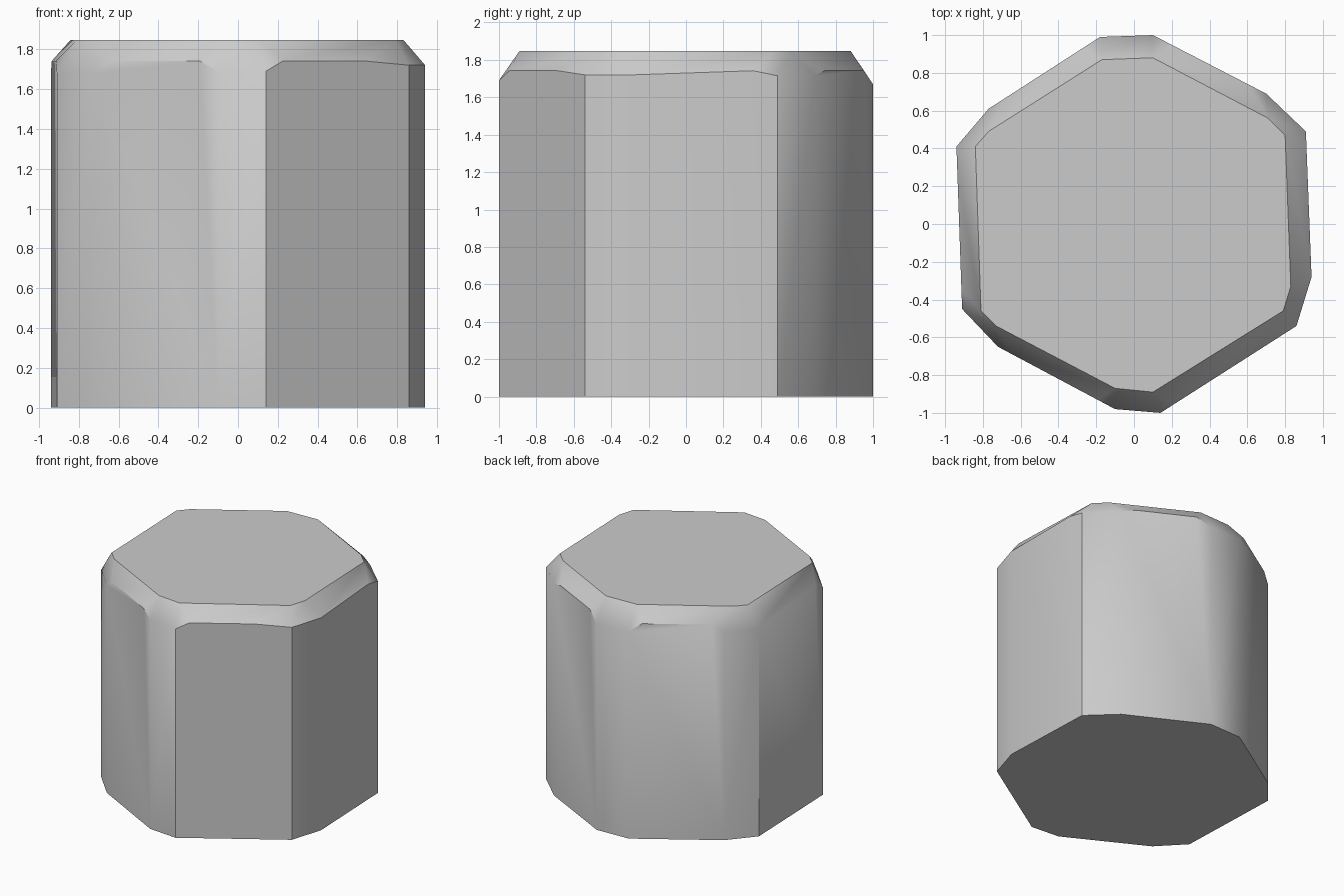
import bpy, bmesh, math
from mathutils import Vector

if "Cube" in bpy.data.objects:
    bpy.data.objects.remove(bpy.data.objects["Cube"])

TOP, HIGH = 1.848, 1.742

# Corners: wall x, y, rim height, then top face x, y
corners = [
    (0.14, -1.0, 1.69, 0.10, -0.89), (0.86, -0.54, 1.72, 0.79, -0.46),
    (0.94, -0.28, 1.72, 0.83, -0.33), (0.91, 0.49, 1.715, 0.80, 0.47),
    (0.70, 0.69, 1.715, 0.71, 0.56), (0.10, 1.0, 1.67, 0.10, 0.88),
    (-0.18, 0.99, 1.675, -0.17, 0.87), (-0.77, 0.61, 1.685, -0.77, 0.49),
    (-0.94, 0.41, 1.68, -0.84, 0.41), (-0.91, -0.45, 1.68, -0.81, -0.46),
    (-0.72, -0.65, 1.68, -0.73, -0.54), (-0.10, -0.98, 1.69, -0.10, -0.87),
]
# Long walls rise to a higher rim between these fractions of their length
raised = {0: (0.12, 0.68), 2: (0.83,), 4: (0.16, 0.84), 6: (0.14, 0.87),
          8: (0.16, 0.88), 10: (0.11, 0.85)}

bm = bmesh.new()
n = len(corners)
base = [bm.verts.new((c[0], c[1], 0)) for c in corners]
rim = [bm.verts.new(c[:3]) for c in corners]
top = [bm.verts.new((c[3], c[4], TOP)) for c in corners]

# Walls and chamfer
for i in range(n):
    j = (i + 1) % n
    steps = []
    for t in raised.get(i, ()):
        p = rim[i].co.lerp(rim[j].co, t)
        steps.append(bm.verts.new((p.x, p.y, HIGH)))
    edge = [rim[i], *steps, rim[j]]
    bm.faces.new([base[i], base[j], *reversed(edge)])
    if len(steps) == 2:
        # Flat middle strip with a small triangle at each end
        bm.faces.new([steps[0], steps[1], top[j], top[i]])
        bm.faces.new([rim[i], steps[0], top[i]])
        bm.faces.new([steps[1], rim[j], top[j]])
    elif steps:
        bm.faces.new([rim[i], steps[0], top[j], top[i]])
        bm.faces.new([steps[0], rim[j], top[j]])
    else:
        bm.faces.new([rim[i], rim[j], top[j], top[i]])

# Flat ends
bm.faces.new(top)
bm.faces.new(list(reversed(base)))
bmesh.ops.recalc_face_normals(bm, faces=bm.faces)

mesh = bpy.data.meshes.new("stone_column")
bm.to_mesh(mesh)
bm.free()
column = bpy.data.objects.new("stone_column", mesh)
bpy.context.collection.objects.link(column)
bpy.context.view_layer.objects.active = column
column.select_set(True)
bpy.ops.object.shade_smooth_by_angle(angle=math.radians(35))
